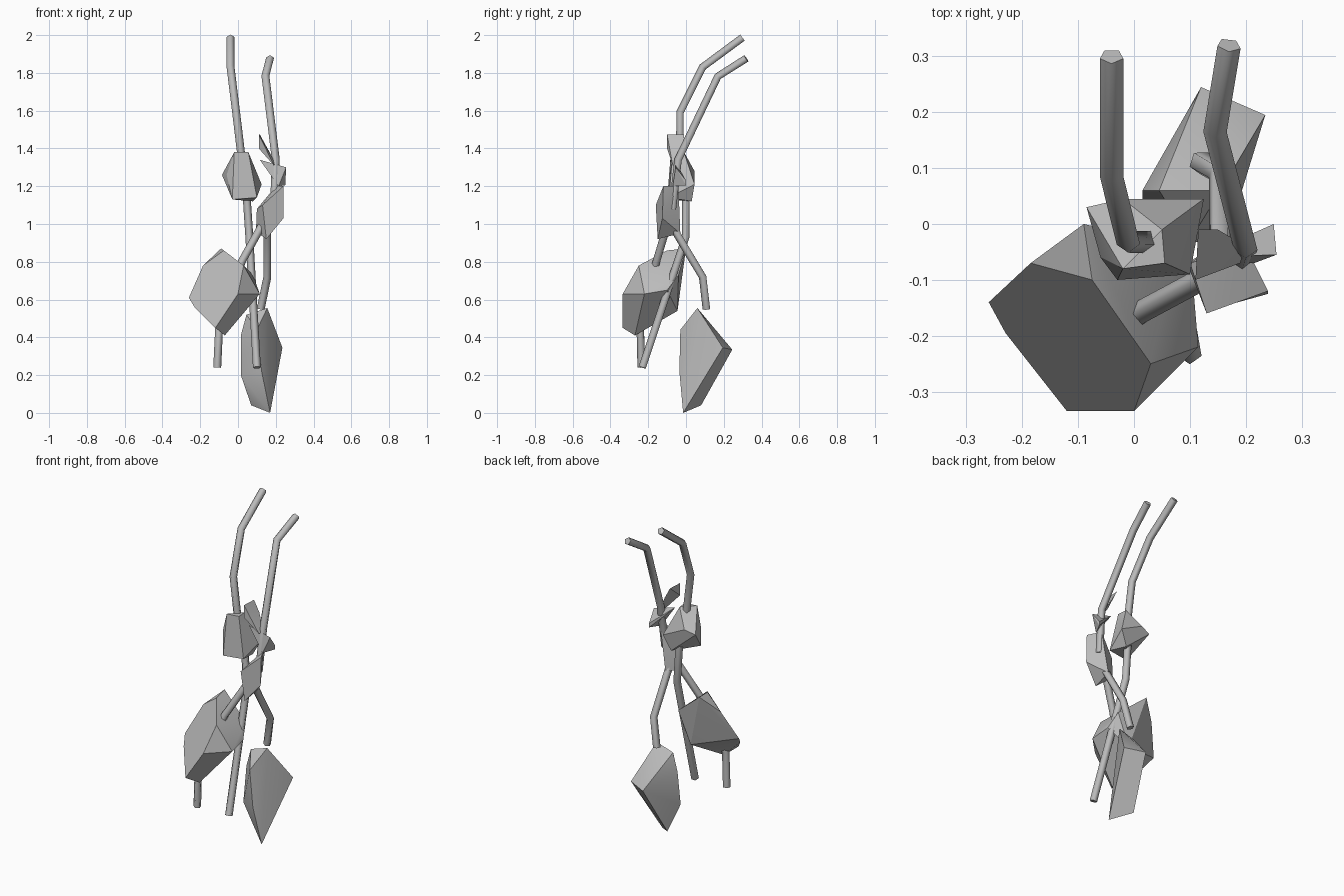
import bpy
import bmesh
import math
from mathutils import Vector

cube = bpy.data.objects.get("Cube")
if cube:
    bpy.data.objects.remove(cube)

grey = bpy.data.materials.new("stone_grey")
grey.use_nodes = True
GREY = (0.5, 0.5, 0.5, 1)
grey.diffuse_color = GREY
grey.node_tree.nodes["Principled BSDF"].inputs["Base Color"].default_value = GREY


def finish(name, bm, angle):
    bmesh.ops.recalc_face_normals(bm, faces=bm.faces)
    mesh = bpy.data.meshes.new(name)
    bm.to_mesh(mesh)
    bm.free()
    mesh.materials.append(grey)
    obj = bpy.data.objects.new(name, mesh)
    bpy.context.collection.objects.link(obj)
    bpy.ops.object.select_all(action='DESELECT')
    obj.select_set(True)
    bpy.context.view_layer.objects.active = obj
    bpy.ops.object.shade_smooth_by_angle(angle=math.radians(angle))
    return obj


def rock(name, *corners):
    """Faceted lump: the convex hull of a few corners."""
    bm = bmesh.new()
    for c in corners:
        bm.verts.new(c)
    hull = bmesh.ops.convex_hull(bm, input=bm.verts)
    spare = {v for v in hull["geom_interior"] if isinstance(v, bmesh.types.BMVert)}
    bmesh.ops.delete(bm, geom=list(spare), context='VERTS')
    bmesh.ops.dissolve_limit(bm, angle_limit=math.radians(8),
                             verts=bm.verts, edges=bm.edges)
    return finish(name, bm, 30)


def stalk(name, *path, radius=0.022, sides=5):
    """Five-sided rod along a bent path."""
    pts = [Vector(p) for p in path]
    bm = bmesh.new()
    rings = []
    for i, p in enumerate(pts):
        before, after = pts[max(i - 1, 0)], pts[min(i + 1, len(pts) - 1)]
        axis = ((p - before).normalized() + (after - p).normalized()).normalized()
        u = Vector((1, 0, 0))
        u = (u - axis * u.dot(axis)).normalized()
        w = axis.cross(u)
        turns = [math.tau * (k + 0.25) / sides for k in range(sides)]
        rings.append([bm.verts.new(p + radius * (u * math.cos(t) + w * math.sin(t)))
                      for t in turns])
    for a, b in zip(rings, rings[1:]):
        for k in range(sides):
            n = (k + 1) % sides
            bm.faces.new((a[k], a[n], b[n], b[k]))
    bm.faces.new(rings[0])
    bm.faces.new(rings[-1])
    return finish(name, bm, 75)


# Upper stalks
stalk("tall_stalk", (-0.04, 0.30, 1.985), (-0.04, 0.09, 1.83),
      (-0.01, -0.03, 1.59), (0.025, -0.03, 1.3))
stalk("short_stalk", (0.17, 0.32, 1.875), (0.145, 0.17, 1.78),
      (0.20, -0.04, 1.34), (0.19, -0.07, 1.08))

# Lower stalks
stalk("long_leg", (0.045, 0, 1.16), (0.06, 0, 0.93), (0.10, -0.23, 0.24))
stalk("bent_leg", (0.155, -0.06, 0.97), (0.155, 0.09, 0.72), (0.12, 0.11, 0.55))
stalk("arm", (0.16, -0.08, 1.05), (0.02, -0.155, 0.8),
      (-0.10, -0.24, 0.45), (-0.11, -0.235, 0.24))

# Upper rock
rock("upper_rock", (-0.02, -0.08, 1.38), (0.055, -0.07, 1.38), (0.10, -0.09, 1.14),
     (-0.03, -0.10, 1.13), (-0.085, 0.03, 1.26), (-0.06, -0.06, 1.26),
     (0.125, 0.045, 1.21), (0.08, 0.03, 1.12), (-0.02, 0.045, 1.28),
     (0.05, -0.01, 1.38))

# Thin twisted shard, in two halves
rock("shard_top", (0.11, -0.10, 1.475), (0.115, -0.01, 1.475), (0.15, -0.01, 1.41),
     (0.11, -0.10, 1.40), (0.20, -0.04, 1.32), (0.19, -0.07, 1.31))
rock("shard_bottom", (0.115, -0.06, 1.34), (0.255, -0.055, 1.30), (0.25, 0, 1.23),
     (0.25, 0, 1.205), (0.215, -0.07, 1.20))

# Joint rock where the stalks meet
rock("joint_rock", (0.24, -0.12, 1.20), (0.24, -0.125, 1.03), (0.15, -0.15, 0.92),
     (0.13, -0.16, 1.10), (0.20, -0.04, 1.20), (0.16, -0.03, 0.95),
     (0.095, -0.07, 0.96), (0.10, -0.07, 1.08))

# Large rock
rock("large_rock", (-0.185, -0.07, 0.78), (-0.075, -0.10, 0.86), (-0.09, 0, 0.87),
     (-0.26, -0.14, 0.61), (-0.23, -0.195, 0.56), (-0.12, -0.335, 0.45),
     (0, -0.335, 0.63), (0.03, -0.25, 0.78), (0.08, -0.04, 0.73),
     (0.105, -0.10, 0.65), (0.115, -0.22, 0.63), (0, -0.27, 0.52),
     (-0.07, -0.27, 0.41), (-0.04, -0.17, 0.46), (0, -0.045, 0.54))

# Foot rock
rock("foot_rock", (0.155, 0.06, 0.555), (0.235, 0.195, 0.345), (0.12, 0.245, 0.335),
     (0.17, -0.015, 0), (0.07, 0.08, 0.04), (0.125, -0.035, 0.22),
     (0.10, -0.03, 0.44), (0.015, 0.03, 0.20), (0.015, 0.06, 0.41),
     (0.045, 0.06, 0.52))
